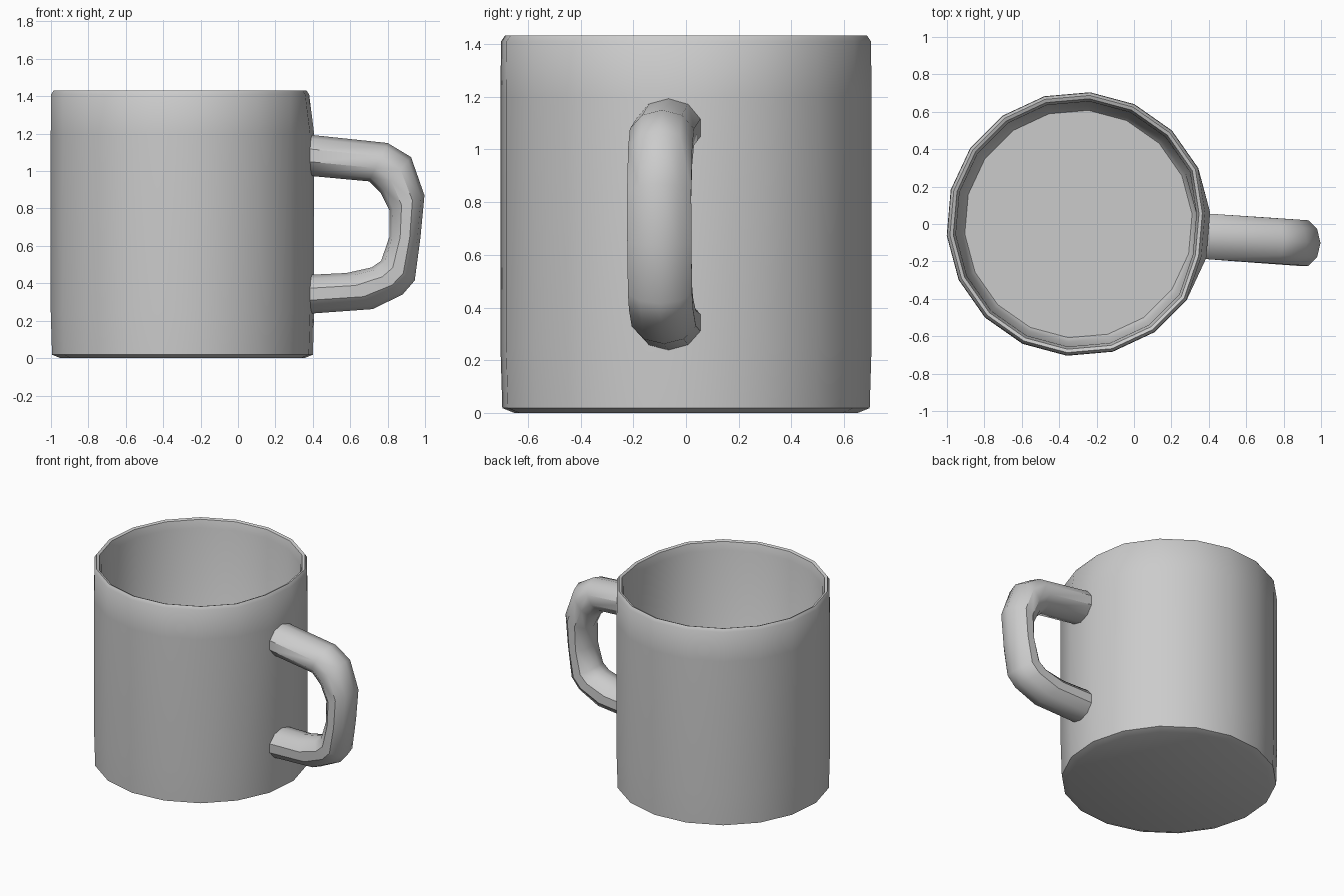
import bpy, bmesh, math

if "Cube" in bpy.data.objects:
    bpy.data.objects.remove(bpy.data.objects["Cube"])


def skin_rings(name, rings, cap):
    """Bridge equal-length vertex rings and cap both ends."""
    bm = bmesh.new()
    vs = [[bm.verts.new(p) for p in r] for r in rings]
    for a, b in zip(vs, vs[1:]):
        n = len(a)
        for i in range(n):
            j = (i + 1) % n
            bm.faces.new((a[i], a[j], b[j], b[i]))
    if cap:
        bm.faces.new(vs[0][::-1])
        bm.faces.new(vs[-1])
    bmesh.ops.recalc_face_normals(bm, faces=bm.faces)
    me = bpy.data.meshes.new(name)
    bm.to_mesh(me)
    bm.free()
    ob = bpy.data.objects.new(name, me)
    bpy.context.collection.objects.link(ob)
    bpy.ops.object.select_all(action='DESELECT')
    ob.select_set(True)
    bpy.context.view_layer.objects.active = ob
    bpy.ops.object.shade_smooth_by_angle(angle=math.radians(40))
    return ob


# Mug body: 18-sided wall, rounded rim, tapered inside and floor
CX, SIDES = -0.297, 18
profile = [(0.655, 0.0), (0.70, 0.018), (0.707, 0.25), (0.707, 1.2),
           (0.705, 1.41), (0.69, 1.432), (0.672, 1.425), (0.658, 1.37),
           (0.632, 0.10), (0.61, 0.07)]
rings = []
for r, z in profile:
    ring = []
    for i in range(SIDES):
        a = math.radians(5 + 360 * i / SIDES)
        # the flat facet that carries the handle leans in at the rim
        rr = r - 0.025 if z > 1.3 and i in (0, SIDES - 1) else r
        ring.append((CX + rr * math.cos(a), rr * math.sin(a), z))
    rings.append(ring)
skin_rings("mug_body", rings, True)

# Handle: oval section swept between outer and inner outline points (x, z)
outer = [(0.375, 1.195), (0.80, 1.15), (0.925, 1.075), (0.997, 0.87),
         (0.975, 0.64), (0.945, 0.415), (0.88, 0.34), (0.72, 0.262), (0.375, 0.237)]
inner = [(0.375, 0.975), (0.70, 0.945), (0.765, 0.88), (0.81, 0.79),
         (0.81, 0.65), (0.765, 0.52), (0.715, 0.485), (0.58, 0.455), (0.375, 0.445)]
rings = []
for (ox, oz), (ix, iz) in zip(outer, inner):
    mx, mz = (ox + ix) / 2, (oz + iz) / 2
    my = -0.065 - 0.07 * (mx - 0.375)   # handle drifts slightly to the front
    ring = []
    for k in range(10):
        a = 2 * math.pi * k / 10
        c, s = math.cos(a), math.sin(a)
        ring.append((mx + (ox - ix) / 2 * c, my + 0.128 * s, mz + (oz - iz) / 2 * c))
    rings.append(ring)
skin_rings("handle", rings, True)
